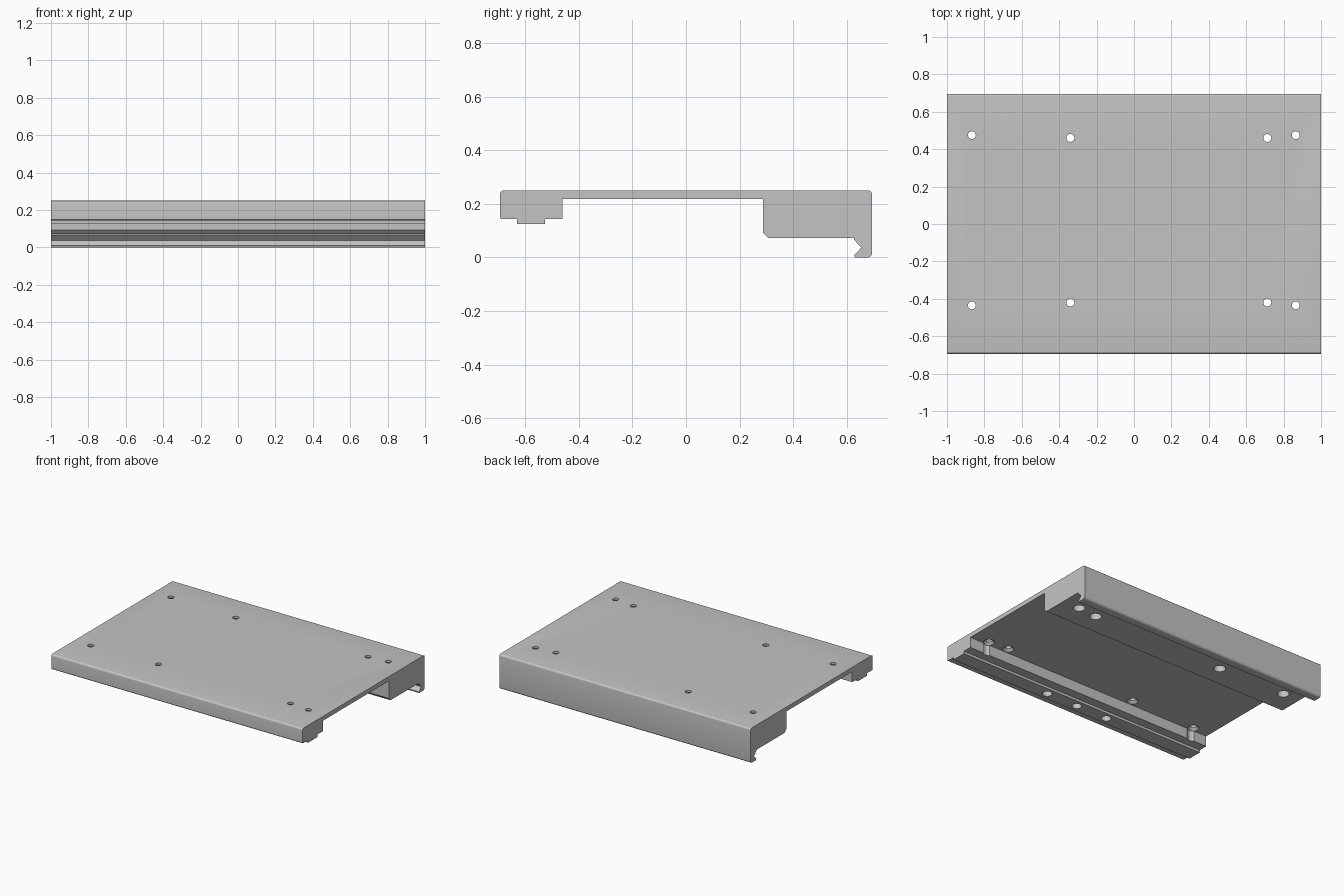
import bpy
import bmesh
from math import cos, sin, pi, radians

if "Cube" in bpy.data.objects:
    bpy.data.objects.remove(bpy.data.objects["Cube"])

metal = bpy.data.materials.new("plain grey")
metal.use_nodes = True
GREY = (0.55, 0.55, 0.55, 1)
metal.diffuse_color = GREY
metal.node_tree.nodes["Principled BSDF"].inputs["Base Color"].default_value = GREY


def make_object(name, bm):
    bmesh.ops.recalc_face_normals(bm, faces=bm.faces)
    mesh = bpy.data.meshes.new(name)
    bm.to_mesh(mesh)
    bm.free()
    mesh.materials.append(metal)
    obj = bpy.data.objects.new(name, mesh)
    bpy.context.collection.objects.link(obj)
    return obj


def arc(cy, cz, r, start, steps=5):
    """Quarter circle, counterclockwise from the start angle."""
    angles = [radians(start + 90 * i / steps) for i in range(steps + 1)]
    return [(cy + r * cos(a), cz + r * sin(a)) for a in angles]


def add_turned(bm, x, y, profile, sides=32):
    """Closed solid of revolution from (radius, height) pairs."""
    rings = [[bm.verts.new((x + r * cos(2 * pi * i / sides),
                            y + r * sin(2 * pi * i / sides), z))
              for i in range(sides)] for r, z in profile]
    for low, high in zip(rings, rings[1:]):
        for i in range(sides):
            j = (i + 1) % sides
            bm.faces.new((low[i], low[j], high[j], high[i]))
    bm.faces.new(rings[0][::-1])
    bm.faces.new(rings[-1])


# Plate with the front rail and the hooked back block, as one extrusion
profile = (
    arc(0.68, 0.235, 0.015, 0) + arc(-0.68, 0.235, 0.015, 90)
    + [(-0.695, 0.148), (-0.69, 0.143), (-0.631, 0.143), (-0.631, 0.125),
       (-0.527, 0.125), (-0.527, 0.143), (-0.462, 0.143), (-0.462, 0.218),
       (0.287, 0.218), (0.287, 0.093), (0.307, 0.072), (0.628, 0.072),
       (0.628, 0.065), (0.655, 0.037), (0.628, 0.009), (0.632, 0)]
    + arc(0.677, 0.018, 0.018, 270)
)
bm = bmesh.new()
end = bm.faces.new([bm.verts.new((-1, y, z)) for y, z in profile])
sweep = bmesh.ops.extrude_face_region(bm, geom=[end], use_keep_orig=True)
moved = [v for v in sweep["geom"] if isinstance(v, bmesh.types.BMVert)]
bmesh.ops.translate(bm, verts=moved, vec=(2, 0, 0))
plate = make_object("mounting_plate", bm)

# Countersunk screw holes, plus three blind holes under the front rail
bm = bmesh.new()
screw = [(0.039, -0.05), (0.039, 0.217), (0.021, 0.235), (0.021, 0.3)]
for x, offset in ((-0.867, 0.455), (-0.34, 0.44), (0.713, 0.44), (0.865, 0.455)):
    for side in (-1, 1):
        add_turned(bm, x, 0.02 + side * offset, screw)
for x in (-0.25, 0, 0.25):
    add_turned(bm, x, -0.58, [(0.032, 0.05), (0.032, 0.21)])
cutter = make_object("hole_cutter", bm)
cutter.hide_render = True

cut = plate.modifiers.new("holes", "BOOLEAN")
cut.operation = "DIFFERENCE"
cut.solver = "EXACT"
cut.object = cutter
bpy.ops.object.select_all(action="DESELECT")
bpy.context.view_layer.objects.active = plate
plate.select_set(True)
bpy.ops.object.modifier_apply(modifier=cut.name)
bpy.data.objects.remove(cutter)

# Smooth hole walls only
bpy.ops.object.shade_smooth_by_angle(angle=radians(14))
